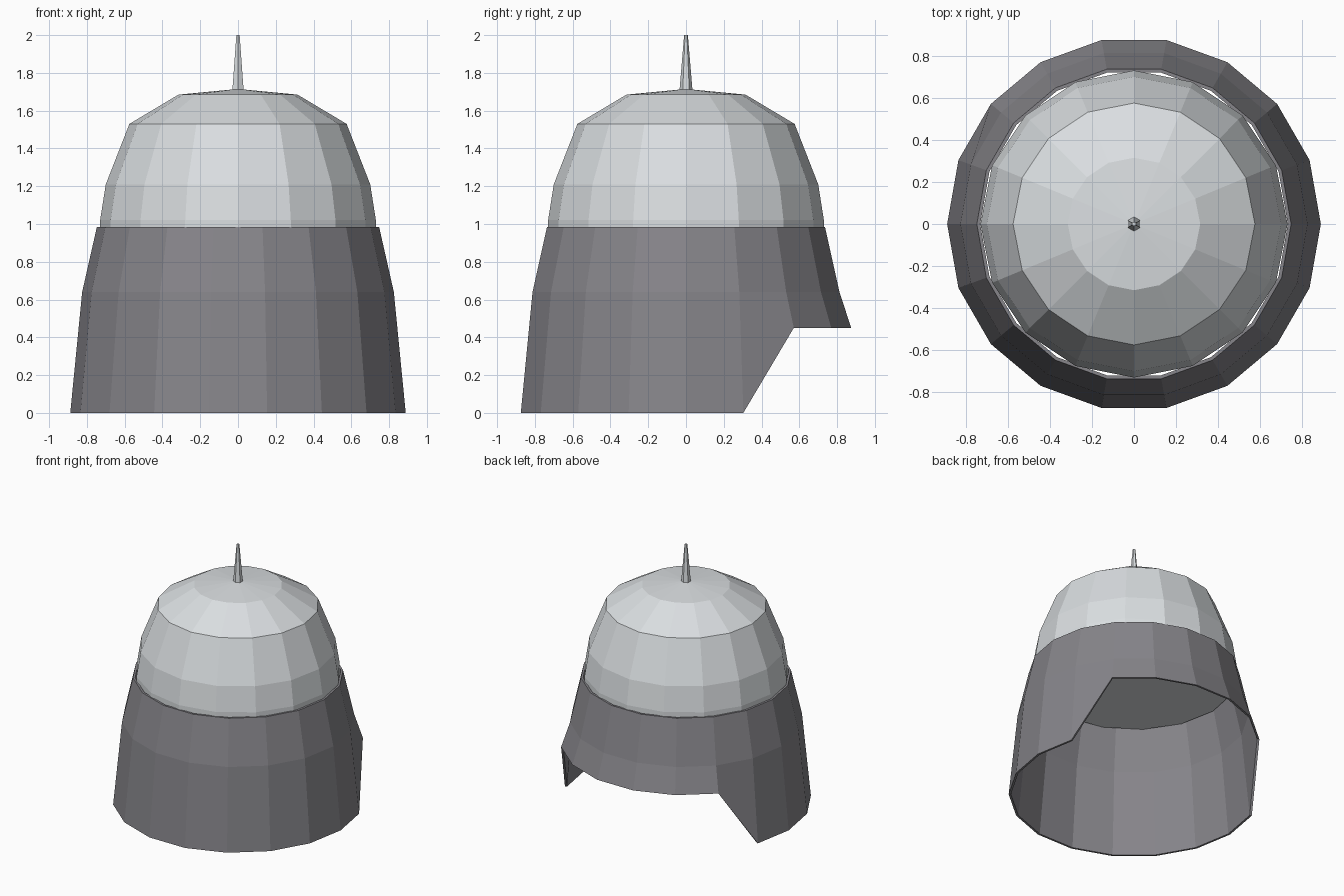
import bpy, bmesh
from math import cos, sin, radians, tau

cube = bpy.data.objects.get("Cube")
if cube:
    bpy.data.objects.remove(cube, do_unlink=True)


def make_material(name, color):
    mat = bpy.data.materials.new(name)
    mat.use_nodes = True
    mat.diffuse_color = color
    mat.node_tree.nodes["Principled BSDF"].inputs["Base Color"].default_value = color
    return mat


def add_ring(bm, radius, z, sides, turn=0.0):
    return [bm.verts.new((radius * cos(tau * i / sides + turn),
                          radius * sin(tau * i / sides + turn), z))
            for i in range(sides)]


def bridge(bm, lower, upper):
    n = len(lower)
    for i in range(n):
        j = (i + 1) % n
        bm.faces.new((lower[i], lower[j], upper[j], upper[i]))


def finish(bm, name, mat):
    bmesh.ops.recalc_face_normals(bm, faces=bm.faces)
    mesh = bpy.data.meshes.new(name)
    bm.to_mesh(mesh)
    bm.free()
    mesh.materials.append(mat)
    obj = bpy.data.objects.new(name, mesh)
    bpy.context.collection.objects.link(obj)
    return obj


def lathe(name, profile, sides, mat, turn=0.0, apex=None):
    """Closed solid of revolution, topped by a cap or a point."""
    bm = bmesh.new()
    rings = [add_ring(bm, r, z, sides, turn) for r, z in profile]
    for lower, upper in zip(rings, rings[1:]):
        bridge(bm, lower, upper)
    bm.faces.new(rings[0])
    if apex is None:
        bm.faces.new(rings[-1])
    else:
        tip = bm.verts.new((0, 0, apex))
        top = rings[-1]
        for i in range(sides):
            bm.faces.new((top[i], top[(i + 1) % sides], tip))
    return finish(bm, name, mat)


light_metal = make_material("light metal", (0.70, 0.73, 0.75, 1))
dark_grey = make_material("dark grey", (0.24, 0.235, 0.255, 1))

# Faceted dome and its spike
lathe("dome", [(0.73, 0.95), (0.73, 1.02), (0.70, 1.21), (0.575, 1.53), (0.315, 1.685)],
      16, light_metal, apex=1.715)
lathe("spike", [(0.035, 1.70), (0.01, 2.0)], 6, light_metal, turn=radians(90))

# Thin-walled neck guard, open at both ends
WALL = 0.016
profile = [(0.888, 0.0), (0.825, 0.64), (0.747, 0.985)]
bm = bmesh.new()
outer = [add_ring(bm, r, z, 18) for r, z in profile]
inner = [add_ring(bm, r - WALL, z, 18) for r, z in profile]
for shell in (outer, inner):
    bridge(bm, shell[0], shell[1])
    bridge(bm, shell[1], shell[2])
bridge(bm, outer[0], inner[0])
bridge(bm, outer[-1], inner[-1])

# Lift the lower edge at the back into an opening
for v in outer[0] + inner[0]:
    if v.co.y > 0.5:
        v.co.z = 0.45
finish(bm, "neck_guard", dark_grey)
